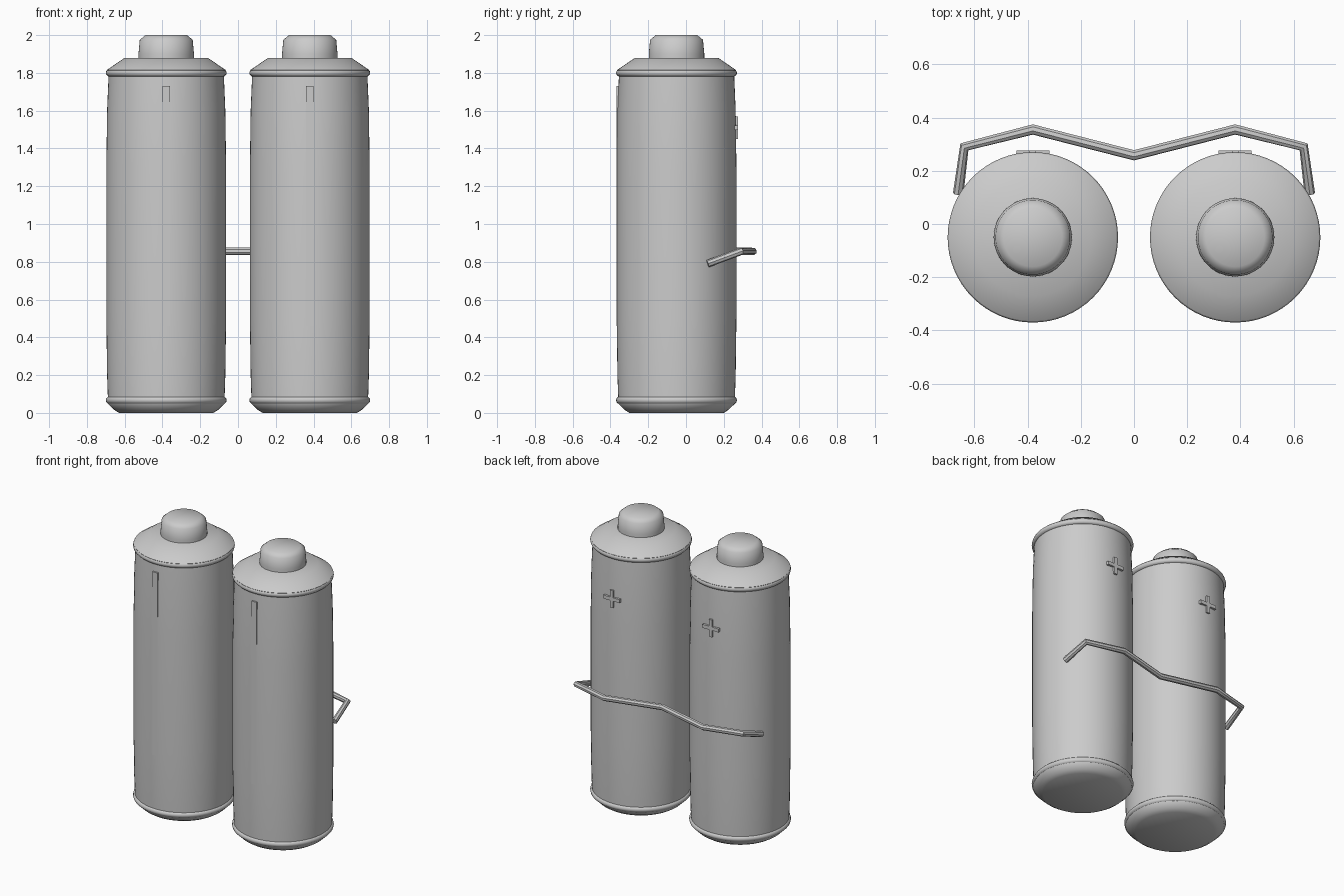
import bpy, bmesh, math
from mathutils import Vector

if "Cube" in bpy.data.objects:
    bpy.data.objects.remove(bpy.data.objects["Cube"])

CY = -0.05   # y of both cell axes
CX = 0.38    # distance of each axis from the centre


def finish(name, bm, angle=None):
    bmesh.ops.recalc_face_normals(bm, faces=bm.faces)
    me = bpy.data.meshes.new(name)
    bm.to_mesh(me)
    bm.free()
    ob = bpy.data.objects.new(name, me)
    bpy.context.collection.objects.link(ob)
    if angle:
        bpy.ops.object.select_all(action='DESELECT')
        bpy.context.view_layer.objects.active = ob
        ob.select_set(True)
        bpy.ops.object.shade_smooth_by_angle(angle=math.radians(angle))
    return ob


def lathe(name, profile, x, sides=64, angle=35):
    bm = bmesh.new()
    vs = [bm.verts.new((r, 0, z)) for r, z in profile]
    es = [bm.edges.new(p) for p in zip(vs, vs[1:])]
    bmesh.ops.spin(bm, geom=vs + es, cent=(0, 0, 0), axis=(0, 0, 1),
                   angle=math.tau, steps=sides, use_duplicate=False)
    bmesh.ops.remove_doubles(bm, verts=bm.verts, dist=1e-5)
    bmesh.ops.translate(bm, verts=bm.verts, vec=(x, CY, 0))
    return finish(name, bm, angle)


def ring(name, major, minor, z, x):
    pts = [(major + minor * math.cos(a), z + minor * math.sin(a))
           for a in [math.tau * i / 12 for i in range(13)]]
    return lathe(name, pts, x)


def box(name, lo, hi):
    bm = bmesh.new()
    bmesh.ops.create_cube(bm, size=1)
    lo, hi = Vector(lo), Vector(hi)
    bmesh.ops.scale(bm, verts=bm.verts, vec=hi - lo)
    bmesh.ops.translate(bm, verts=bm.verts, vec=(lo + hi) / 2)
    return finish(name, bm)


for side, s in (("left", -1), ("right", 1)):
    x = s * CX
    # cell casing, slightly tapered at both ends
    lathe(side + "_cell_body", [(0, 0.05), (0.308, 0.05), (0.313, 0.2), (0.317, 0.5),
                                (0.317, 1.3), (0.313, 1.6), (0.305, 1.79), (0, 1.79)], x)
    # chamfered base
    lathe(side + "_cell_base", [(0, 0), (0.25, 0), (0.275, 0.016), (0.31, 0.05),
                                (0.31, 0.07), (0, 0.07)], x, angle=50)
    # crimped rims
    ring(side + "_bottom_rim", 0.30, 0.02, 0.067, x)
    ring(side + "_top_rim", 0.30, 0.02, 1.80, x)
    # sloping shoulder
    lathe(side + "_shoulder", [(0, 1.79), (0.31, 1.79), (0.315, 1.815), (0.22, 1.88),
                               (0, 1.88)], x, sides=48, angle=40)
    # terminal button
    lathe(side + "_terminal", [(0, 1.87), (0.147, 1.87), (0.147, 1.90), (0.14, 1.975),
                               (0.11, 2.0), (0, 2.0)], x, sides=48, angle=55)
    # casing seam on the front
    box(side + "_seam", (x - 0.019, -0.368, 0.46), (x + 0.019, -0.34, 1.73))
    # raised plus mark on the back
    box(side + "_plus_bar", (x - 0.062, 0.25, 1.498), (x + 0.062, 0.276, 1.522))
    box(side + "_plus_post", (x - 0.012, 0.25, 1.45), (x + 0.012, 0.276, 1.57))

# bent wire linking the cells
half = [(0.66, 0.115, 0.79), (0.637, 0.29, 0.855), (0.38, 0.355, 0.855)]
path = [(-x, y, z) for x, y, z in half] + [(0, 0.258, 0.855)] + half[::-1]
cu = bpy.data.curves.new("wire_path", 'CURVE')
cu.dimensions = '3D'
cu.bevel_depth = 0.02
cu.bevel_resolution = 2
cu.use_fill_caps = True
sp = cu.splines.new('POLY')
sp.points.add(len(path) - 1)
for p, co in zip(sp.points, path):
    p.co = (*co, 1)
tmp = bpy.data.objects.new("wire_path", cu)
bpy.context.collection.objects.link(tmp)
bpy.context.view_layer.update()
me = bpy.data.meshes.new_from_object(tmp.evaluated_get(bpy.context.evaluated_depsgraph_get()))
bpy.data.objects.remove(tmp)
bm = bmesh.new()
bm.from_mesh(me)
finish("link_wire", bm, 40)
